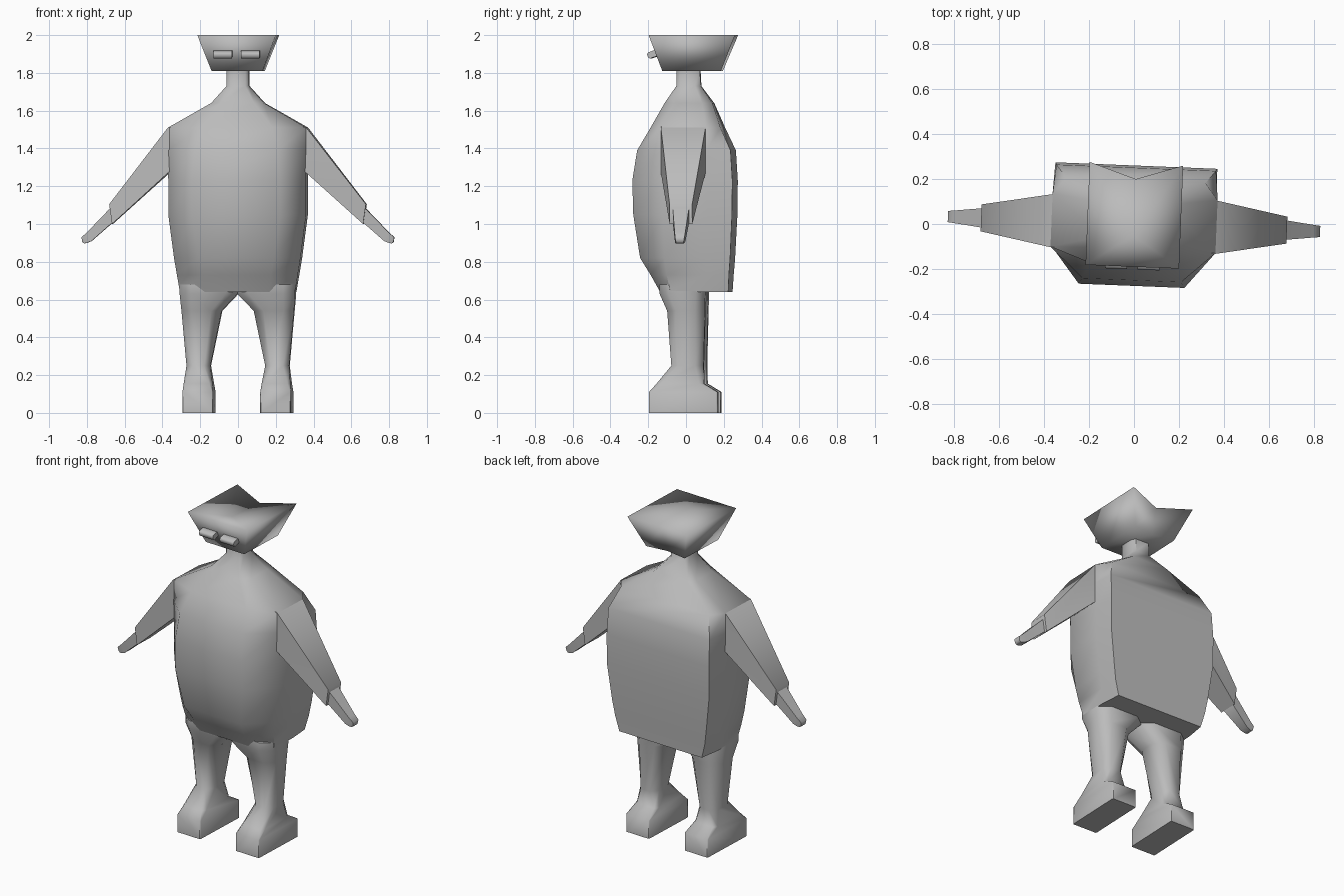
import bpy
import bmesh
from math import radians
from mathutils import Matrix, Vector

if "Cube" in bpy.data.objects:
    bpy.data.objects.remove(bpy.data.objects["Cube"], do_unlink=True)

grey = bpy.data.materials.new("plain grey")
grey.use_nodes = True
tone = (0.5, 0.5, 0.5, 1)
grey.diffuse_color = tone
grey.node_tree.nodes["Principled BSDF"].inputs["Base Color"].default_value = tone

TURN = Matrix.Rotation(radians(-2.3), 4, "Z")  # whole figure is turned slightly


def finish(name, bm, angle=60):
    bmesh.ops.recalc_face_normals(bm, faces=bm.faces)
    bm.transform(TURN)
    mesh = bpy.data.meshes.new(name)
    bm.to_mesh(mesh)
    bm.free()
    obj = bpy.data.objects.new(name, mesh)
    bpy.context.collection.objects.link(obj)
    mesh.materials.append(grey)
    bpy.ops.object.select_all(action="DESELECT")
    obj.select_set(True)
    bpy.context.view_layer.objects.active = obj
    bpy.ops.object.shade_smooth_by_angle(angle=radians(angle))
    return obj


def loft(name, rings, side=1, cap_end=True, angle=60):
    """Skin a list of equal-length rings of points, optionally mirrored in x."""
    bm = bmesh.new()
    loops = [[bm.verts.new((side * x, y, z)) for x, y, z in r] for r in rings]
    n = len(loops[0])
    for a, b in zip(loops, loops[1:]):
        for i in range(n):
            j = (i + 1) % n
            bm.faces.new((a[i], a[j], b[j], b[i]))
    bm.faces.new(loops[0])
    if cap_end:
        bm.faces.new(loops[-1])
    return finish(name, bm, angle)


def torso_ring(z, xf, yf, xs, sf, sb, xb, yb):
    half = [(xf, yf), (xs, sf), (xs, sb), (xb, yb)]
    ring = half + [(-x, y) for x, y in reversed(half)]
    return [(x, y, z) for x, y in ring]


def box_ring(z, x0, x1, y0, y1, c):
    """Rectangle with corners cut by the fraction c."""
    dx, dy = c * (x1 - x0), c * (y1 - y0)
    return [(x0 + dx, y0, z), (x1 - dx, y0, z), (x1, y0 + dy, z), (x1, y1 - dy, z),
            (x1 - dx, y1, z), (x0 + dx, y1, z), (x0, y1 - dy, z), (x0, y0 + dy, z)]


def arm_ring(xt, zt, xb, zb, y):
    return [(xt, -y, zt), (xt, y, zt), (xb, y, zb), (xb, -y, zb)]


# Torso and neck
loft("torso", [torso_ring(*r) for r in [
    (0.64, 0.17, -0.13, 0.305, -0.07, 0.11, 0.29, 0.235),
    (0.73, 0.18, -0.18, 0.32, -0.09, 0.12, 0.315, 0.24),
    (0.82, 0.20, -0.235, 0.335, -0.10, 0.12, 0.33, 0.247),
    (1.05, 0.235, -0.27, 0.365, -0.11, 0.125, 0.36, 0.258),
    (1.23, 0.235, -0.275, 0.365, -0.11, 0.125, 0.36, 0.26),
    (1.39, 0.22, -0.25, 0.367, -0.115, 0.125, 0.355, 0.25),
    (1.51, 0.19, -0.18, 0.367, -0.115, 0.12, 0.31, 0.195),
    (1.64, 0.09, -0.11, 0.14, -0.06, 0.09, 0.12, 0.145),
    (1.73, 0.04, -0.05, 0.06, -0.03, 0.05, 0.045, 0.08),
    (1.82, 0.04, -0.05, 0.06, -0.03, 0.05, 0.045, 0.075)]])

for side, word in ((1, "left"), (-1, "right")):
    # Trouser leg with foot
    loft(word + "_leg", [box_ring(*r) for r in [
        (0.0, 0.125, 0.287, -0.185, 0.178, 0.02),
        (0.11, 0.125, 0.287, -0.185, 0.178, 0.02),
        (0.155, 0.13, 0.283, -0.145, 0.105, 0.1),
        (0.25, 0.145, 0.272, -0.068, 0.103, 0.25),
        (0.54, 0.085, 0.298, -0.09, 0.11, 0.25),
        (0.63, 0.0, 0.306, -0.13, 0.112, 0.2),
        (0.68, 0.0, 0.306, -0.13, 0.112, 0.2)]], side)
    # Sleeve and hand
    loft(word + "_sleeve", [arm_ring(*r) for r in [
        (0.35, 1.515, 0.35, 1.285, 0.118),
        (0.367, 1.51, 0.367, 1.27, 0.118),
        (0.68, 1.105, 0.665, 1.0, 0.06)]], side)
    loft(word + "_hand", [arm_ring(*r) for r in [
        (0.66, 1.10, 0.65, 1.02, 0.045),
        (0.80, 0.955, 0.775, 0.91, 0.028),
        (0.828, 0.93, 0.80, 0.90, 0.025),
        (0.825, 0.905, 0.815, 0.897, 0.02)]], side)
    # Eye bar, tilted with the face
    bm = bmesh.new()
    bmesh.ops.create_cube(bm, size=1)
    bmesh.ops.scale(bm, vec=Vector((0.098, 0.05, 0.034)), verts=bm.verts)
    bmesh.ops.bevel(bm, geom=[e for e in bm.edges if abs(e.verts[0].co.x - e.verts[1].co.x) > 0.05],
                    offset=0.008, segments=1, affect="EDGES")
    bm.transform(Matrix.Translation((side * 0.073, -0.175, 1.898)) @ Matrix.Rotation(radians(20), 4, "X"))
    finish(word + "_eye", bm)

# Head: flared bowl with a pinched back rim and a shallow hollow on top
bm = bmesh.new()
base = [bm.verts.new(p) for p in [(-0.135, -0.12, 1.81), (0.135, -0.12, 1.81), (0.135, 0.19, 1.81),
                                  (0, 0.17, 1.81), (-0.135, 0.19, 1.81)]]
rim = [bm.verts.new(p) for p in [(-0.208, -0.19, 2), (0.208, -0.19, 2), (0.208, 0.268, 2),
                                 (0, 0.2, 1.97), (-0.208, 0.268, 2)]]
hollow = bm.verts.new((0, -0.05, 1.98))
bm.faces.new(base)
for i in range(5):
    j = (i + 1) % 5
    bm.faces.new((base[i], base[j], rim[j], rim[i]))
    bm.faces.new((rim[i], rim[j], hollow))
finish("head", bm, 130)
